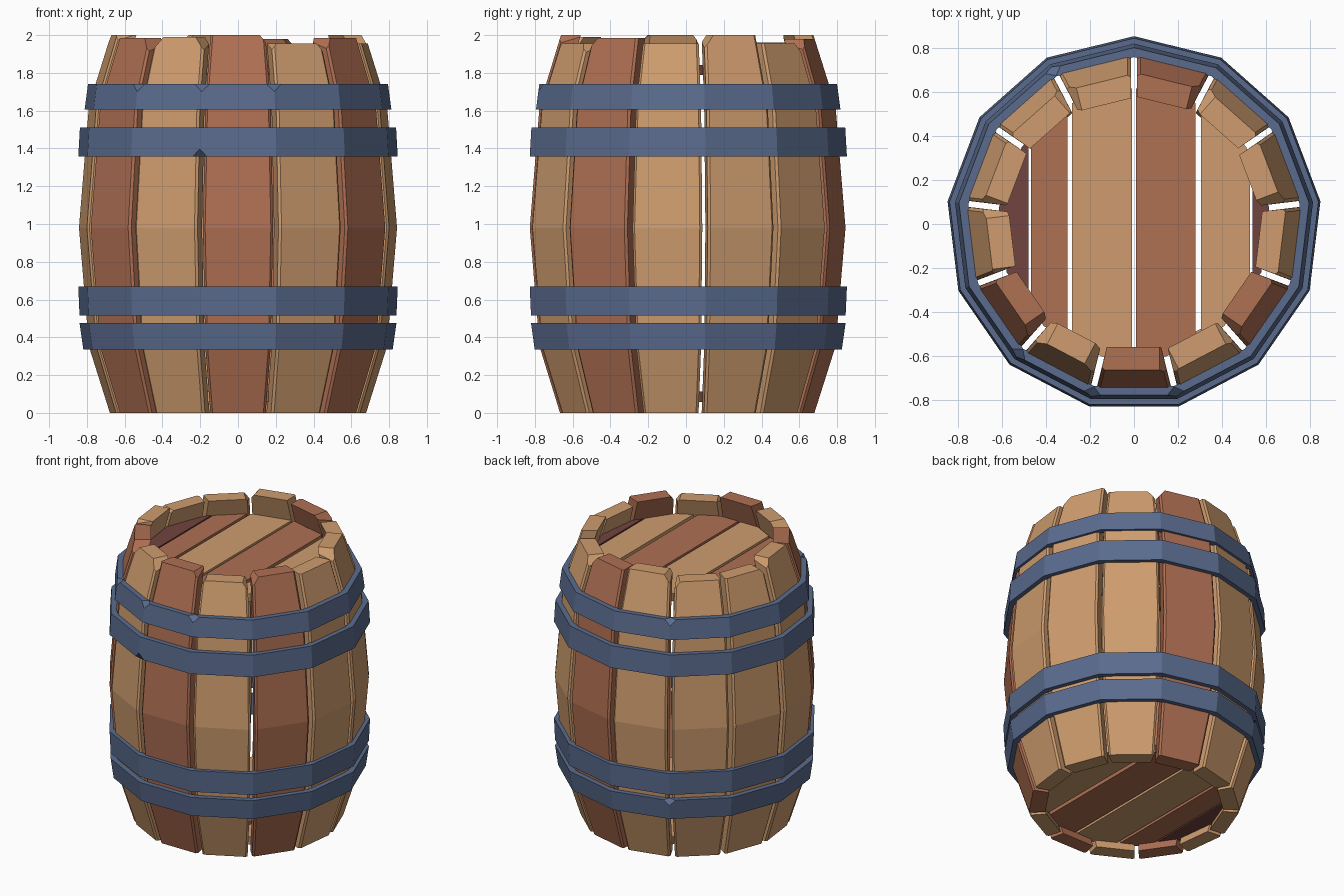
import bpy, bmesh, math
from mathutils import Matrix

if "Cube" in bpy.data.objects:
    bpy.data.objects.remove(bpy.data.objects["Cube"])

N = 13
STEP = 2 * math.pi / N
TAN = math.tan(STEP / 2)


def material(name, rgb):
    m = bpy.data.materials.new(name)
    m.diffuse_color = (*rgb, 1)
    m.use_nodes = True
    m.node_tree.nodes["Principled BSDF"].inputs["Base Color"].default_value = m.diffuse_color
    return m


TAN_WOOD = material("tan wood", (0.62, 0.335, 0.157))
RED_WOOD = material("red wood", (0.43, 0.160, 0.086))
DARK_WOOD = material("dark wood", (0.17, 0.057, 0.049))
IRON = material("blue iron", (0.102, 0.148, 0.270))


def finish(bm, name, mat):
    bmesh.ops.recalc_face_normals(bm, faces=bm.faces[:])
    me = bpy.data.meshes.new(name)
    bm.to_mesh(me)
    bm.free()
    me.materials.append(mat)
    ob = bpy.data.objects.new(name, me)
    bpy.context.collection.objects.link(ob)
    return ob


def cut(bm, co, no):
    """Slice away everything on the normal side of a plane and cap it."""
    geom = bm.verts[:] + bm.edges[:] + bm.faces[:]
    r = bmesh.ops.bisect_plane(bm, geom=geom, plane_co=co, plane_no=no, clear_outer=True)
    edges = [e for e in r["geom_cut"] if isinstance(e, bmesh.types.BMEdge)]
    if edges:
        bmesh.ops.edgenet_fill(bm, edges=edges)


def skin(bm, loops, closed):
    """Join equal vertex loops, either into a ring or a capped bar."""
    rows = [[bm.verts.new(p) for p in loop] for loop in loops]
    for i in range(len(rows) if closed else len(rows) - 1):
        a, b = rows[i], rows[(i + 1) % len(rows)]
        for j in range(len(a)):
            k = (j + 1) % len(a)
            bm.faces.new((a[j], a[k], b[k], b[j]))
    if not closed:
        bm.faces.new(rows[0])
        bm.faces.new(rows[-1])
    return rows


# Curved staves: (height, clockwise chip, counter-clockwise chip, red)
STAVES = [
    (2.00, .00, .03, 1), (1.955, .02, .03, 0), (1.985, .04, .00, 1),
    (1.955, .00, .00, 0), (2.00, .05, .00, 0), (1.955, .00, .04, 0),
    (1.98, .04, .00, 1), (2.00, .00, .04, 0), (1.96, .03, .00, 0),
    (1.96, .00, .03, 0), (2.00, .04, .02, 0), (1.985, .00, .05, 1),
    (1.99, .05, .05, 0)]
THICK = 0.105
for i, (h, chip_a, chip_b, red) in enumerate(STAVES):
    bm = bmesh.new()
    loops = []
    for z, r in ((0, .667), (.35, .775), (.98, .827), (1.63, .775), (h, .662 + (2 - h) * .3)):
        ri = r - THICK
        wo, wi = r * TAN - .018, ri * TAN - .014
        loops.append([(ri, -wi, z), (r - .012, -wo, z), (r, -wo + .012, z),
                      (r, wo - .012, z), (r - .012, wo, z), (ri, wi, z)])
    skin(bm, loops, False)
    for side, c in ((-1, chip_a), (1, chip_b)):
        if c:
            cut(bm, (0, side * (.146 - c), h), (0, side, .8))
    bm.transform(Matrix.Rotation(-math.pi / 2 + i * STEP, 4, 'Z'))
    finish(bm, f"stave_{i + 1}", RED_WOOD if red else TAN_WOOD)

# Iron hoops: (bottom z, top z, bottom radius, top radius, dented corners)
HOOPS = [
    (.335, .475, .825, .845, ((8, 2),)),
    (.515, .67, .845, .852, ()),
    (1.357, 1.51, .852, .843, ((0, 1),)),
    (1.605, 1.74, .818, .80, ((0, 2), (1, 2), (12, 2), (8, 2))),
]
for i, (z0, z1, r0, r1, dents) in enumerate(HOOPS):
    bm = bmesh.new()
    loops = []
    for k in range(N):
        a = -math.pi / 2 + (k - .5) * STEP
        c, s = math.cos(a), math.sin(a)
        loops.append([(r * c, r * s, z) for r, z in
                      ((r0 - .043, z0), (r0, z0), (r1, z1), (r1 - .043, z1))])
    rows = skin(bm, loops, True)
    hit = [rows[k][j] for k, j in dents]
    if hit:
        bmesh.ops.bevel(bm, geom=hit, offset=.04, segments=1, affect='VERTICES')
    finish(bm, f"hoop_{i + 1}", IRON)

# Plank lids at top and bottom, trimmed from a polygon disc
BOARDS = [
    (-.62, -.478, DARK_WOOD), (-.468, -.302, RED_WOOD), (-.282, -.009, TAN_WOOD),
    (.009, .279, RED_WOOD), (.305, .526, TAN_WOOD), (.538, .62, DARK_WOOD)]
for label, z in (("bottom", .085), ("top", 1.815)):
    for i, (x0, x1, mat) in enumerate(BOARDS):
        bm = bmesh.new()
        loops = []
        for dz in (-.027, .027):
            loops.append([(.618 * math.cos(-math.pi / 2 + (k - .5) * STEP),
                           .618 * math.sin(-math.pi / 2 + (k - .5) * STEP), z + dz)
                          for k in range(N)])
        skin(bm, loops, False)
        cut(bm, (x0, 0, 0), (-1, 0, 0))
        cut(bm, (x1, 0, 0), (1, 0, 0))
        finish(bm, f"{label}_board_{i + 1}", mat)
